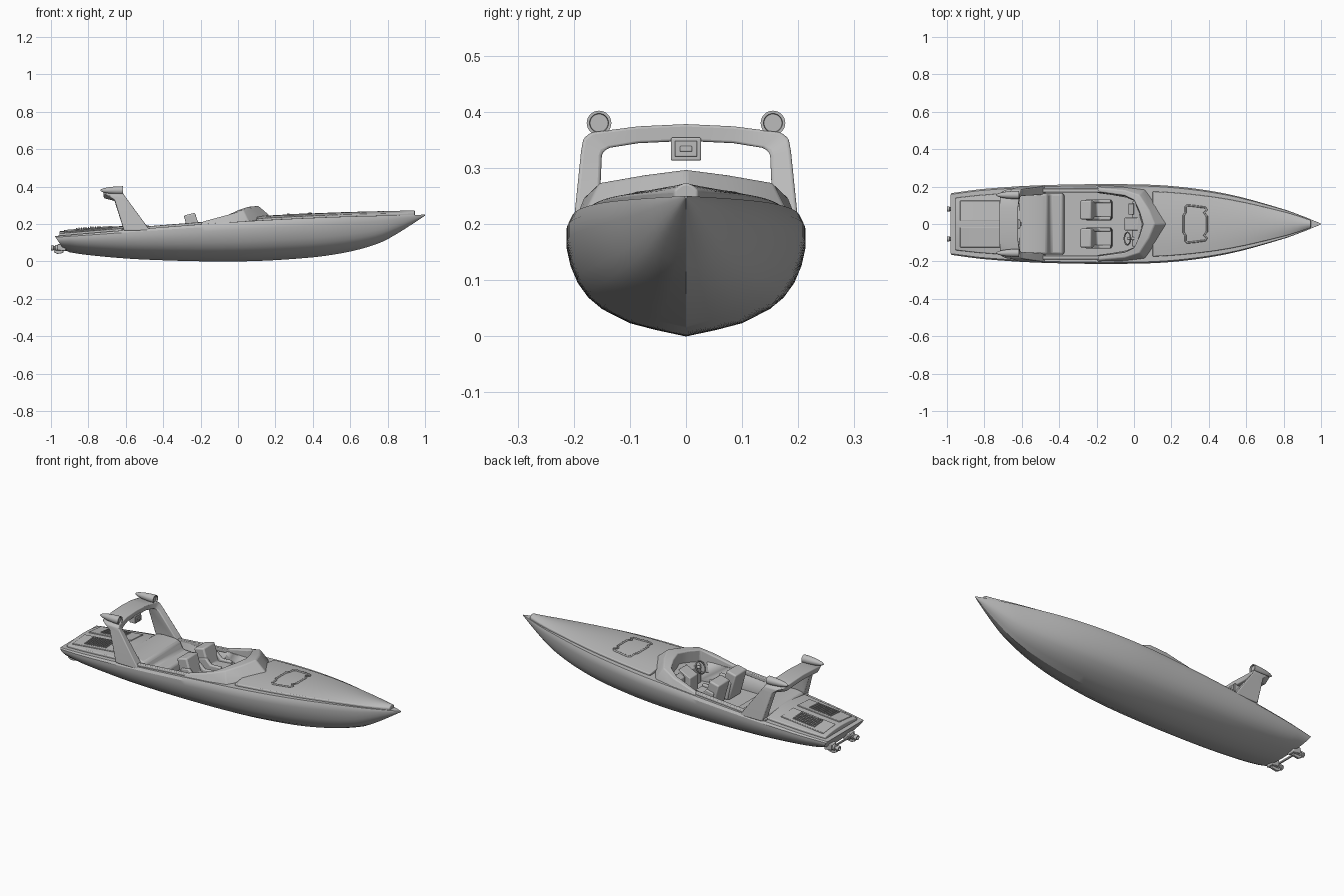
import bpy, bmesh, math
from mathutils import Vector

cube = bpy.data.objects.get("Cube")
if cube:
    bpy.data.objects.remove(cube)

grey = bpy.data.materials.new("plain grey")
grey.use_nodes = True
colour = (0.5, 0.5, 0.5, 1)
grey.diffuse_color = colour
grey.node_tree.nodes["Principled BSDF"].inputs["Base Color"].default_value = colour


def finish(ob, bevel=0.0, angle=32):
    """Material, optional rounded edges and smooth shading."""
    ob.data.materials.append(grey)
    if bevel:
        mod = ob.modifiers.new("rounding", "BEVEL")
        mod.width, mod.segments = bevel, 3
        mod.limit_method = "ANGLE"
    bpy.ops.object.select_all(action="DESELECT")
    ob.select_set(True)
    bpy.context.view_layer.objects.active = ob
    bpy.ops.object.shade_smooth_by_angle(angle=math.radians(angle))
    return ob


def loft(name, rings, bevel=0.0, angle=32):
    """Skin a list of equal closed rings and cap both ends."""
    bm = bmesh.new()
    rows = [[bm.verts.new(p) for p in ring] for ring in rings]
    n = len(rows[0])
    for a, b in zip(rows, rows[1:]):
        for i in range(n):
            j = (i + 1) % n
            bm.faces.new((a[i], a[j], b[j], b[i]))
    bm.faces.new(rows[0])
    bm.faces.new(rows[-1])
    bmesh.ops.recalc_face_normals(bm, faces=bm.faces)
    mesh = bpy.data.meshes.new(name)
    bm.to_mesh(mesh)
    bm.free()
    ob = bpy.data.objects.new(name, mesh)
    bpy.context.collection.objects.link(ob)
    return finish(ob, bevel, angle)


def side_prism(name, profile, y0, y1, bevel=0.0):
    return loft(name, [[(x, y, z) for x, z in profile] for y in (y0, y1)], bevel)


def lathe(name, profile, y, z, sides=24):
    """Turned part along x: profile is (x, radius)."""
    turn = [math.tau * i / sides for i in range(sides)]
    return loft(name, [[(x, y + r * math.cos(t), z + r * math.sin(t)) for t in turn]
                       for x, r in profile])


def spline(table, x):
    """Smooth curve through (x, value) pairs."""
    def slope(i):
        a, b = table[max(i - 1, 0)], table[min(i + 1, len(table) - 1)]
        return (b[1] - a[1]) / (b[0] - a[0])
    i = max(k for k in range(len(table) - 1) if k == 0 or table[k][0] <= x)
    (xa, va), (xb, vb) = table[i], table[i + 1]
    h = xb - xa
    t = (x - xa) / h
    return ((1 + 2 * t) * (1 - t) ** 2 * va + t * (1 - t) ** 2 * h * slope(i)
            + t * t * (3 - 2 * t) * vb + t * t * (t - 1) * h * slope(i + 1))


def span(a, b, n):
    return [a + (b - a) * i / n for i in range(n + 1)]


# Hull lines: deck edge height, keel height and half beam
SHEER = [(-.98, .135), (-.5, .175), (0, .212), (.5, .237), (1, .25)]
KEEL = [(-.98, .062), (-.8, .034), (-.5, .01), (0, 0), (.38, .02),
        (.6, .053), (.76, .1), (.87, .16), (1, .245)]
BEAM = [(-.98, .165), (-.8, .188), (-.5, .207), (-.1, .213), (.2, .203),
        (.5, .16), (.8, .079), (.92, .035), (1, .002)]
SECTION = [(.25, .055), (.47, .115), (.7, .24), (.82, .35), (.91, .49),
           (.97, .65), (1, .8), (1, .92), (.96, 1)]


def sheer(x):
    return spline(SHEER, x)


def beam(x):
    return spline(BEAM, x)


def deck_z(x, y):
    w = .83 * beam(x)
    return sheer(x) + .011 + .013 * (1 - min(abs(y) / w, 1) ** 2)


def mirror_ring(half):
    """half runs from the lower centre to the upper centre."""
    return half + [(x, -y, z) for x, y, z in half[-2:0:-1]]


# Hull
rings = []
for x in [-.98] + span(-.9, 1, 50):
    w, low, top = beam(x), spline(KEEL, x), sheer(x)
    pts = [(0, 0)] + SECTION + [(.5, 1 + .03 * w), (0, 1 + .05 * w)]
    rake = .05 if x < -.95 else 0
    rings.append(mirror_ring([(x + rake * (1 - f), s * w, low + f * (top - low))
                              for s, f in pts]))
hull = loft("hull", rings, angle=28)

# Cockpit recess
outline = [(-.61, .166), (-.2, .17), (.01, .132), (.04, .06)]
outline += [(x, -y) for x, y in reversed(outline)]
cutter = loft("cockpit_cutter", [[(x, y, z) for x, y in outline] for z in (.1, .5)])
cutter.hide_render = True
cutter.hide_viewport = True
cut = hull.modifiers.new("cockpit", "BOOLEAN")
cut.object, cut.operation, cut.solver = cutter, "DIFFERENCE", "EXACT"
bpy.context.view_layer.objects.active = hull
while hull.modifiers[0] != cut and hull.modifiers.find("cockpit") > 0:
    bpy.ops.object.modifier_move_up(modifier="cockpit")


# Raised deck panels
def deck_panel(name, x0, x1):
    rows = []
    for x in span(x0, x1, 24):
        w, low = .83 * beam(x), sheer(x) - .015
        top = [(x, w * s, deck_z(x, w * s)) for s in (1, .75, .5, .25, 0)]
        rows.append(mirror_ring([(x, 0, low), (x, w, low)] + top))
    return loft(name, rows, .004)


deck_panel("foredeck_panel", .1, .945)
deck_panel("engine_deck", -.955, -.6)


def strip(name, x0, x1, y0, y1, rise, bevel=0.0):
    """Raised plate that follows the deck."""
    rows = []
    for x in span(x0, x1, 6):
        low = deck_z(x, y1) - .02
        rows.append([(x, y0, low), (x, y0, deck_z(x, y0) + rise),
                     (x, y1, deck_z(x, y1) + rise), (x, y1, low)])
    return loft(name, rows, bevel)


for side, s in (("left", 1), ("right", -1)):
    strip(side + "_coaming", -.62, -.15, s * .168, s * .19, 0, .004)
    # Engine lids with louvres
    strip(side + "_engine_lid", -.93, -.67, s * .018, s * .125, .005, .003)
    for x in span(-.865, -.74, 10):
        strip(side + "_louvre", x, x + .006, s * .035, s * .11, .011)

# Bow hatch rim
hatch = [(.275, .09), (.285, .1), (.33, .095), (.38, .088), (.39, .075),
         (.375, .06), (.39, .04)]
hatch = [(x, y) for x, y in hatch] + [(x, -y) for x, y in reversed(hatch)]
hatch += [(.275, -.06), (.265, -.045), (.265, .045), (.275, .06)]
rim = bpy.data.curves.new("bow_hatch_rim", "CURVE")
rim.dimensions = "3D"
rim.bevel_depth, rim.bevel_resolution = .005, 2
line = rim.splines.new("POLY")
line.points.add(len(hatch) - 1)
for p, (x, y) in zip(line.points, hatch):
    p.co = (x, y, deck_z(x, y) + .001, 1)
line.use_cyclic_u = True
rim.materials.append(grey)
bpy.context.collection.objects.link(bpy.data.objects.new("bow_hatch_rim", rim))

# Windscreen cowl: outer foot, outer crest, inner crest, inner foot
cowl = [
    [(-.2, .203, .195), (-.19, .19, .212), (-.19, .172, .212), (-.2, .166, .15)],
    [(-.05, .2, .2), (-.05, .18, .25), (-.05, .152, .25), (-.05, .145, .15)],
    [(.06, .187, .208), (.03, .155, .273), (0, .128, .275), (.005, .122, .15)],
    [(.125, .09, .23), (.08, .075, .287), (.03, .065, .285), (.025, .06, .15)],
    [(.18, 0, .238), (.11, 0, .297), (.05, 0, .291), (.035, 0, .15)],
]
other = [[(x, -y, z) for x, y, z in ring] for ring in cowl[-2::-1]]
loft("windscreen_cowl", cowl + other, .006, 40)

# Dashboard and helm
side_prism("dashboard", [(-.01, .1), (-.01, .2), (.05, .235), (.05, .1)], -.12, .12, .005)
side_prism("centre_console", [(-.05, .1), (-.05, .19), (.02, .225), (.02, .1)],
           -.035, .035, .004)
side_prism("glove_box", [(-.03, .17), (-.03, .2), (0, .22), (0, .17)], .05, .11, .004)
bpy.ops.mesh.primitive_torus_add(major_radius=.033, minor_radius=.004,
                                 major_segments=28, minor_segments=8,
                                 location=(-.035, -.078, .205),
                                 rotation=(0, math.radians(-60), 0))
wheel = bpy.context.object
wheel.name = "steering_wheel"
finish(wheel)
lathe("steering_column", [(-.036, .008), (0, .008)], -.078, .203, 12)

# Front seats
seat = [(-.25, .1), (-.29, .245), (-.23, .26), (-.2, .165), (-.12, .172), (-.115, .1)]
bolster = [(-.24, .1), (-.26, .2), (-.215, .21), (-.185, .18), (-.125, .183), (-.12, .1)]
for side, s in (("left", 1), ("right", -1)):
    side_prism(side + "_seat", seat, s * .025, s * .125, .008)
    for y in (.02, .112):
        side_prism(side + "_seat_bolster", bolster, s * y, s * (y + .02), .006)

# Rear bench and sun pad
bench = [(-.615, .1), (-.615, .19), (-.57, .198), (-.5, .197), (-.465, .188),
         (-.445, .15), (-.38, .146), (-.37, .1)]
side_prism("rear_bench", bench, -.163, .163, .012)

# Radar arch: rear x, front x, outer y and z, inner y and z
arch = [(-.61, -.47, .204, .165, .157, .165), (-.66, -.59, .187, .33, .15, .322),
        (-.69, -.605, .183, .352, .147, .33), (-.715, -.61, .17, .363, .135, .336),
        (-.72, -.62, .085, .374, .085, .344), (-.72, -.62, 0, .378, 0, .348)]
half = [[(a, yo, zo), (b, yo, zo), (b, yi, zi), (a, yi, zi)]
        for a, b, yo, zo, yi, zi in arch]
other = [[(x, -y, z) for x, y, z in ring] for ring in half[-2::-1]]
loft("radar_arch", half + other, .005, 40)

# Arch lamps, hung camera box and stern drives
lamp = [(-.735, .004), (-.72, .011), (-.69, .017), (-.65, .021), (-.615, .022),
        (-.615, .017), (-.622, .016)]
drive = [(-.93, .016), (-.975, .016), (-.978, .01), (-.985, .01), (-.987, .015),
         (-1, .013), (-1, .009), (-.99, .008)]
for side, s in (("left", 1), ("right", -1)):
    lathe(side + "_arch_lamp", lamp, s * .155, .38)
    lathe(side + "_stern_drive", drive, s * .08, .072)
    side_prism(side + "_drive_skeg", [(-.93, .07), (-.985, .07), (-.985, .05),
               (-.965, .04), (-.935, .045)], s * .08 - .006, s * .08 + .006, .002)
    side_prism(side + "_drive_bracket", [(-.92, .095), (-.965, .092), (-.965, .06),
               (-.92, .055)], s * .08 - .022, s * .08 + .022, .004)
lathe("drive_tie_bar", [(-.972, .005), (-.966, .005)], 0, .08, 12)
side_prism("tie_rod", [(-.974, .076), (-.974, .084), (-.966, .084), (-.966, .076)], -.08, .08)
side_prism("camera_box", [(-.65, .313), (-.65, .354), (-.612, .354), (-.612, .313)],
           -.027, .027, .003)
side_prism("camera_bezel", [(-.62, .32), (-.62, .348), (-.606, .348), (-.606, .32)],
           -.02, .02, .002)
side_prism("camera_lens", [(-.62, .329), (-.62, .339), (-.602, .339), (-.602, .329)],
           -.011, .011, .002)
